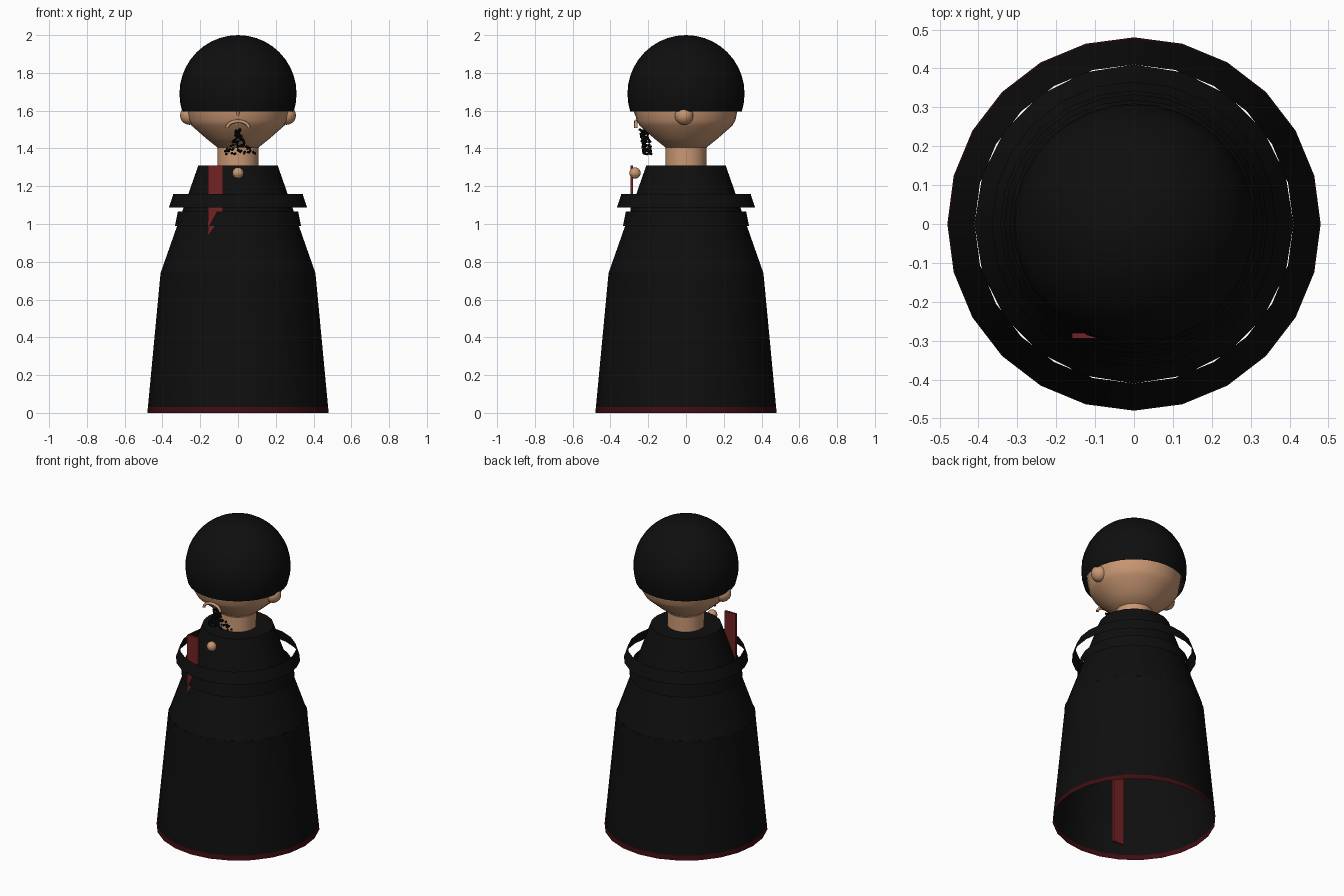
import bpy, bmesh, math, random
from mathutils import Matrix, Vector

if "Cube" in bpy.data.objects:
    bpy.data.objects.remove(bpy.data.objects["Cube"])

random.seed(4)


def material(name, rgb):
    m = bpy.data.materials.new(name)
    m.diffuse_color = (*rgb, 1)
    m.use_nodes = True
    m.node_tree.nodes["Principled BSDF"].inputs["Base Color"].default_value = m.diffuse_color
    return m


BLACK = material("black_cloth", (0.0045, 0.0045, 0.0045))
SKIN = material("skin", (0.58, 0.31, 0.17))
RED = material("red_cloth", (0.17, 0.016, 0.018))
HEM = material("dark_red_trim", (0.05, 0.004, 0.005))


def finish(name, bm, *mats, smooth=None):
    me = bpy.data.meshes.new(name)
    bm.to_mesh(me)
    bm.free()
    ob = bpy.data.objects.new(name, me)
    bpy.context.collection.objects.link(ob)
    for m in mats:
        me.materials.append(m)
    if smooth:
        bpy.ops.object.select_all(action='DESELECT')
        ob.select_set(True)
        bpy.context.view_layer.objects.active = ob
        bpy.ops.object.shade_smooth_by_angle(angle=math.radians(smooth))
    return ob


def lathe(name, profile, sides, *mats, cap_top=False, smooth=None):
    """Revolve (radius, z) points, listed bottom to top, around z."""
    bm = bmesh.new()
    rings = []
    for r, z in profile:
        rings.append([bm.verts.new((r * math.sin(2 * math.pi * i / sides),
                                    -r * math.cos(2 * math.pi * i / sides), z))
                      for i in range(sides)])
    for a, b in zip(rings, rings[1:]):
        for i in range(sides):
            j = (i + 1) % sides
            bm.faces.new((a[i], a[j], b[j], b[i]))
    if cap_top:
        bm.faces.new(rings[-1])
    return finish(name, bm, *mats, smooth=smooth)


def ball(name, centre, r, mat, seg=16, rings=10, smooth=None):
    bm = bmesh.new()
    bmesh.ops.create_uvsphere(bm, u_segments=seg, v_segments=rings, radius=r,
                              matrix=Matrix.Translation(centre))
    return finish(name, bm, mat, smooth=smooth)


# Robe: skirt with a dark red hem, torso cone, open shoulder bands
skirt = lathe("skirt", [(0.48, 0), (0.477, 0.03), (0.41, 0.74)], 24, BLACK, HEM, smooth=30)
for p in skirt.data.polygons:
    p.material_index = 1 if p.center.z < 0.03 else 0
lathe("torso", [(0.41, 0.74), (0.21, 1.31)], 20, BLACK, cap_top=True, smooth=30)
lathe("lower_band", [(0.334, 0.99), (0.318, 1.067)], 24, BLACK, smooth=30)
lathe("upper_band", [(0.366, 1.087), (0.342, 1.16)], 24, BLACK, smooth=30)

# Long red sash strip, mostly hidden inside the robe
bm = bmesh.new()
bmesh.ops.create_cube(bm, size=1, matrix=Matrix.Translation((-0.12, -0.2875, 0.66))
                      @ Matrix.Diagonal((0.08, 0.015, 1.30, 1)))
finish("sash", bm, RED)

# Collar button
ball("button", (0, -0.27, 1.27), 0.03, SKIN, 12, 8)

# Neck, head and ears
lathe("neck", [(0.11, 1.30), (0.108, 1.42)], 20, SKIN, smooth=30)
lathe("head", [(0.0, 1.40), (0.105, 1.402), (0.165, 1.45), (0.245, 1.52), (0.262, 1.55),
               (0.272, 1.60), (0.285, 1.70)], 32, SKIN, cap_top=True, smooth=40)
for side, label in ((-1, "left"), (1, "right")):
    ball(label + "_ear", (side * 0.257, -0.01, 1.575), 0.05, SKIN, smooth=40)

# Hair: sphere cut flat at the brow
bm = bmesh.new()
bmesh.ops.create_uvsphere(bm, u_segments=32, v_segments=20, radius=0.31,
                          matrix=Matrix.Translation((0, 0, 1.69)))
bmesh.ops.bisect_plane(bm, geom=bm.verts[:] + bm.edges[:] + bm.faces[:],
                       plane_co=(0, 0, 1.595), plane_no=(0, 0, 1), clear_inner=True)
finish("hair", bm, BLACK, smooth=40)

# Nose tip just below the hairline
bm = bmesh.new()
bmesh.ops.create_cone(bm, segments=10, radius1=0.005, radius2=0.025, depth=0.06, cap_ends=True,
                      matrix=Matrix.Translation((0, -0.265, 1.605)))
finish("nose", bm, SKIN)

# Frowning mouth: half ring tube
bm = bmesh.new()
loops = []
for i in range(13):
    a = math.pi * i / 12
    out = Vector((math.cos(a), 0, math.sin(a)))
    mid = Vector((0, -0.265, 1.507)) + Vector((out.x * 0.058, 0, out.z * 0.037))
    loops.append([bm.verts.new(mid + 0.009 * (math.cos(t) * out + math.sin(t) * Vector((0, 1, 0))))
                  for t in (k * math.pi / 4 for k in range(8))])
for a, b in zip(loops, loops[1:]):
    for k in range(8):
        bm.faces.new((a[k], b[k], b[(k + 1) % 8], a[(k + 1) % 8]))
bm.faces.new(loops[0])
bm.faces.new(loops[-1][::-1])
bmesh.ops.recalc_face_normals(bm, faces=bm.faces[:])
finish("mouth", bm, SKIN, smooth=50)

# Beard: scattered small beads that widen downwards
bm = bmesh.new()
for i in range(85):
    t = random.random()
    x = random.uniform(-1, 1) * (0.012 + 0.09 * t * t)
    y = -0.222 + 0.02 * t + random.uniform(-0.022, 0.022)
    bmesh.ops.create_icosphere(bm, subdivisions=1, radius=0.008,
                               matrix=Matrix.Translation((x, y, 1.50 - 0.13 * t)))
finish("beard", bm, BLACK)
